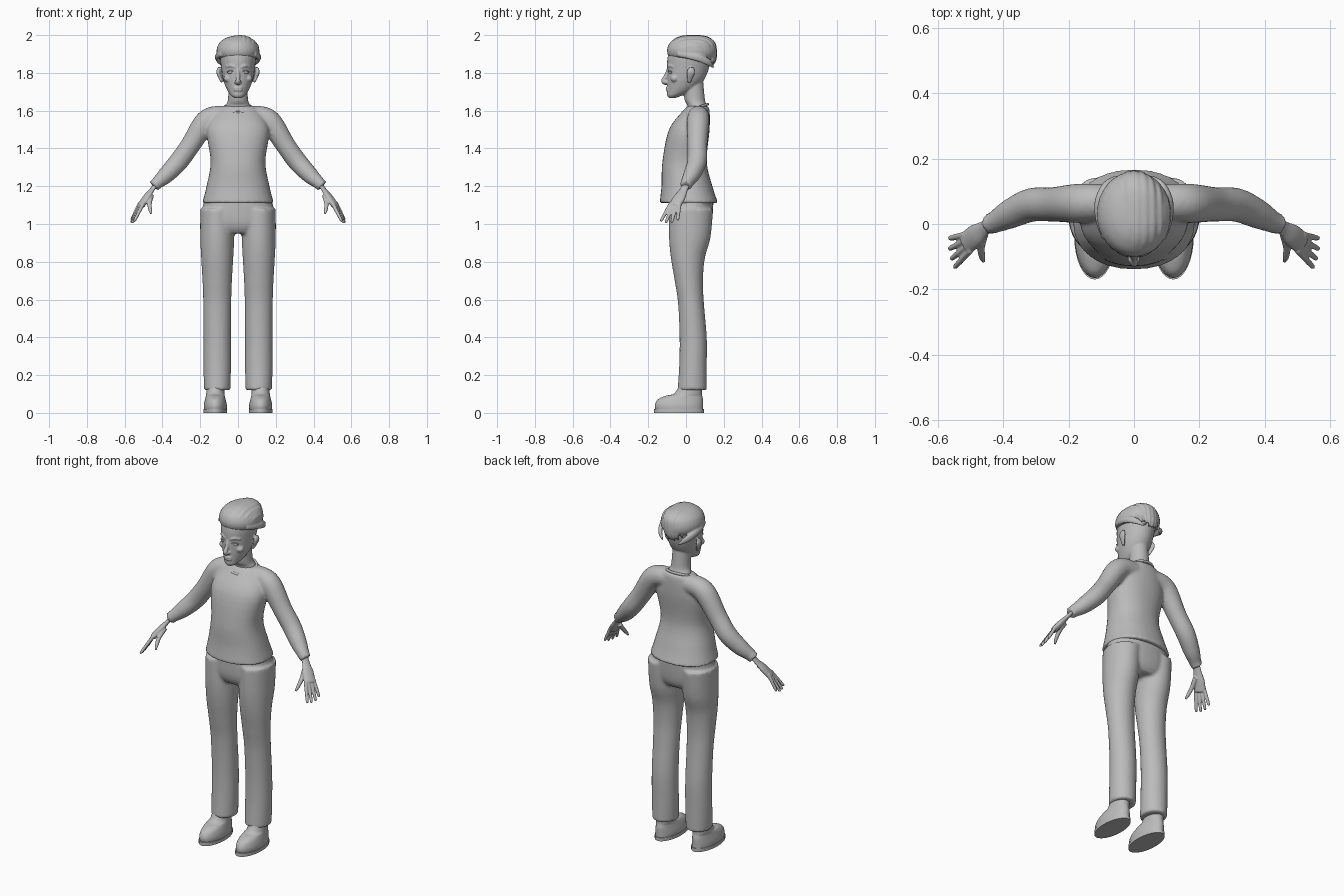
import bpy, bmesh, math
from mathutils import Vector

if "Cube" in bpy.data.objects:
    bpy.data.objects.remove(bpy.data.objects["Cube"], do_unlink=True)

clay = bpy.data.materials.new("clay_grey")
clay.use_nodes = True
GREY = (.5, .5, .5, 1)
clay.diffuse_color = GREY
clay.node_tree.nodes["Principled BSDF"].inputs["Base Color"].default_value = GREY

SIDES = (("left", 1), ("right", -1))
ACROSS_X, ACROSS_Y, ACROSS_Z = (1, 0, 0), (0, 1, 0), (0, 0, 1)


def bend(value, power):
    """Raise to a power but keep the sign, to square off an oval."""
    return math.copysign(abs(value) ** power, value)


def spline(rows, steps=5):
    """Catmull-Rom interpolation through rows of any width."""
    rows = [Vector(row) for row in rows]
    last = len(rows) - 1
    smooth = []
    for i in range(last):
        before, start, end, after = (rows[max(0, min(j, last))] for j in range(i - 1, i + 3))
        leave, arrive = (end - before) / 2, (after - start) / 2
        for k in range(steps):
            t = k / steps
            ease = t * t * (3 - 2 * t)
            smooth.append(start.lerp(end, ease) + leave * (t * (1 - t) ** 2)
                          - arrive * (t * t * (1 - t)))
    return smooth + [rows[last]]


def circle(count):
    """Cosine and sine pairs around a circle."""
    angles = [math.tau * i / count for i in range(count)]
    return [(math.cos(a), math.sin(a)) for a in angles]


def skin(bm, loops):
    """Bridge rings of points into a closed solid."""
    rings = [[bm.verts.new(point) for point in loop] for loop in loops]
    for low, high in zip(rings, rings[1:]):
        for i in range(len(low)):
            bm.faces.new((low[i - 1], low[i], high[i], high[i - 1]))
    bm.faces.new(rings[0])
    bm.faces.new(rings[-1])


def loft(bm, rows, centre_x=0, power=1):
    """Stack of ovals; rows are height, half width, front y, back y."""
    loops = []
    for z, half, front, back in spline(rows):
        middle, depth = (front + back) / 2, (back - front) / 2
        loops.append([(centre_x + half * bend(c, power), middle + depth * bend(s, power), z)
                      for c, s in circle(32)])
    skin(bm, loops)


def tube(bm, rows, side=1, across=ACROSS_Y, flat=1):
    """Tube on a path; rows are x, y, z, radius; flat thins it away from across."""
    rows = spline(rows)
    points = [row.to_3d() if len(row) == 3 else Vector(row[:3]) for row in rows]
    loops = []
    for i, (point, row) in enumerate(zip(points, rows)):
        ahead = points[min(i + 1, len(points) - 1)]
        along = (ahead - points[max(i - 1, 0)]).normalized()
        wide = Vector(across)
        wide = (wide - along * wide.dot(along)).normalized()
        thin = along.cross(wide) * flat
        ring = [point + (wide * c + thin * s) * row[3] for c, s in circle(16)]
        loops.append([(side * p.x, p.y, p.z) for p in ring])
    skin(bm, loops)


def ball(bm, centre, size):
    """Ellipsoid with the given half sizes."""
    made = bmesh.ops.create_uvsphere(bm, u_segments=20, v_segments=12, radius=1)
    for vert in made["verts"]:
        vert.co = Vector(c + s * k for c, s, k in zip(centre, size, vert.co))


def finish(name, bm, voxel=0):
    """Make the object; a voxel size fuses overlapping solids into one skin."""
    bmesh.ops.recalc_face_normals(bm, faces=bm.faces)
    mesh = bpy.data.meshes.new(name)
    bm.to_mesh(mesh)
    bm.free()
    mesh.materials.append(clay)
    obj = bpy.data.objects.new(name, mesh)
    bpy.context.collection.objects.link(obj)
    bpy.ops.object.select_all(action='DESELECT')
    obj.select_set(True)
    bpy.context.view_layer.objects.active = obj
    bpy.ops.object.shade_smooth_by_angle(angle=math.radians(50))
    if voxel:
        fuse = obj.modifiers.new("fuse", 'REMESH')
        fuse.mode = 'VOXEL'
        fuse.voxel_size = voxel
        fuse.use_smooth_shade = True
        relax = obj.modifiers.new("relax", 'SMOOTH')
        relax.iterations = 3


# Sweater: body and sleeves fused
bm = bmesh.new()
loft(bm, [(1.11, .19, -.14, .17), (1.2, .167, -.13, .14), (1.33, .145, -.125, .11),
          (1.5, .165, -.09, .125), (1.6, .11, -.015, .125), (1.625, .08, .01, .115)], power=.9)
for word, side in SIDES:
    tube(bm, [(.06, .066, 1.57, .055), (.13, .066, 1.565, .058), (.18, .063, 1.53, .06),
              (.25, .06, 1.42, .053), (.315, .058, 1.33, .052), (.38, .03, 1.26, .045),
              (.425, .006, 1.22, .034), (.447, 0, 1.2, .032)], side)
finish("sweater", bm, .009)

# Collar band, tilted down at the front
bm = bmesh.new()
tube(bm, [(.077 * c, .048 + .066 * s, 1.612 + .022 * s, .007)
          for c, s in circle(12) + circle(1)], across=ACROSS_Z)
finish("collar", bm)

# Trousers: hips and legs fused
bm = bmesh.new()
loft(bm, [(.95, .12, -.06, .11), (.98, .17, -.08, .13), (1.03, .193, -.09, .14),
          (1.13, .18, -.09, .146)], power=.9)
for word, side in SIDES:
    loft(bm, [(.12, .07, -.045, .11), (.25, .073, -.036, .11), (.4, .073, -.034, .11),
              (.58, .074, -.042, .095), (.7, .078, -.06, .09), (.82, .085, -.08, .1),
              (.93, .09, -.09, .13), (1.08, .09, -.09, .144)], side * .11)
finish("trousers", bm, .009)

for word, side in SIDES:
    # Shoe upper with its sole
    bm = bmesh.new()
    loft(bm, [(.01, .06, -.16, .09), (.04, .061, -.165, .09), (.07, .055, -.15, .09),
              (.09, .05, -.11, .086), (.105, .048, -.06, .084), (.17, .046, -.025, .085)],
         side * .12)
    finish(word + "_shoe", bm)
    bm = bmesh.new()
    loft(bm, [(z, .063, -.17, .095) for z in (0, .02)], side * .12)
    finish(word + "_shoe_sole", bm)

    # Hand: palm, four fingers and a thumb fused
    bm = bmesh.new()
    spread = Vector((-.3, -.95, -.05))
    tube(bm, [(.435, 0, 1.21, .022), (.46, -.015, 1.175, .024), (.485, -.035, 1.14, .034),
              (.515, -.06, 1.095, .034)], side, spread, flat=.5)
    for k, length in enumerate((.86, 1, 1, .9)):
        shift = k - 1.5
        base = Vector((.517, -.062, 1.096)) + spread * .019 * shift
        reach = Vector((.046, -.03 - .013 * shift, -.09)) * length
        tube(bm, [(*(base + reach * t), radius) for t, radius in
                  ((-.2, .01), (.4, .0095), (.9, .008), (1, .004))], side, spread)
    tube(bm, [(.46, -.03, 1.15, .015), (.468, -.07, 1.11, .012), (.465, -.1, 1.075, .01),
              (.46, -.116, 1.053, .005)], side)
    finish(word + "_hand", bm, .004)

# Head: skull, neck, nose, lips, brows and ears fused
bm = bmesh.new()
loft(bm, [(1.666, .018, -.09, -.06), (1.68, .037, -.1, -.02), (1.7, .052, -.1, .03),
          (1.73, .067, -.1, .07), (1.77, .08, -.1, .1), (1.82, .088, -.1, .12),
          (1.88, .095, -.098, .13), (1.93, .09, -.08, .12), (1.97, .04, -.03, .08)])
loft(bm, [(1.57, .08, 0, .11), (1.625, .066, .008, .11), (1.66, .053, -.008, .1),
          (1.77, .05, -.02, .09)])
tube(bm, [(0, -.093, 1.82, .009), (0, -.106, 1.785, .01), (0, -.119, 1.757, .013),
          (0, -.104, 1.742, .01)], across=ACROSS_X)
for height in (1.721, 1.709):
    ball(bm, (0, -.099, height), (.025, .008, .006))
for word, side in SIDES:
    ball(bm, (side * .012, -.107, 1.75), (.008, .009, .007))
    ball(bm, (side * .052, -.06, 1.77), (.025, .022, .02))
    tube(bm, [(.014, -.095, 1.828, .007), (.038, -.089, 1.838, .007),
              (.064, -.067, 1.832, .005)], side)
    tube(bm, [(.086, .016, 1.75, .01), (.096, .02, 1.775, .016), (.104, .026, 1.805, .022),
              (.1, .03, 1.83, .012)], side, flat=.5)
finish("head", bm, .0045)

# Eyes with upper lids
for word, side in SIDES:
    bm = bmesh.new()
    ball(bm, (side * .037, -.079, 1.803), (.018, .0135, .009))
    tube(bm, [(.018, -.09, 1.803, .003), (.037, -.093, 1.813, .003),
              (.058, -.077, 1.806, .003)], side)
    finish(word + "_eye", bm)

# Hair: cap with raised locks swept from front to back, and a band above each ear
bm = bmesh.new()
loft(bm, [(1.872, .092, -.075, .14), (1.893, .11, -.095, .158), (1.925, .113, -.1, .16),
          (1.96, .098, -.085, .147), (1.985, .065, -.05, .115), (1.995, .03, -.01, .07)])
for k in range(9):
    offset = k / 4 - 1
    arch = math.sqrt(1 - .8 * offset * offset)
    lock = []
    for step in range(9):
        angle = math.pi * step / 8 * 1.2
        lock.append((.093 * offset * (1 - .03 * step) + .01 * math.sin(angle),
                     .035 - .122 * arch * bend(math.cos(angle), .7),
                     1.9 + .09 * arch * bend(math.sin(angle), .7),
                     .005 + .012 * math.sin(math.pi * step / 8)))
    tube(bm, lock, across=ACROSS_X, flat=.7)
for word, side in SIDES:
    tube(bm, [(.09, -.045, 1.9, .013), (.108, .01, 1.89, .016), (.108, .07, 1.878, .02),
              (.085, .12, 1.855, .018), (.05, .147, 1.828, .006)], side, ACROSS_Z, flat=.6)
finish("hair", bm, .005)
